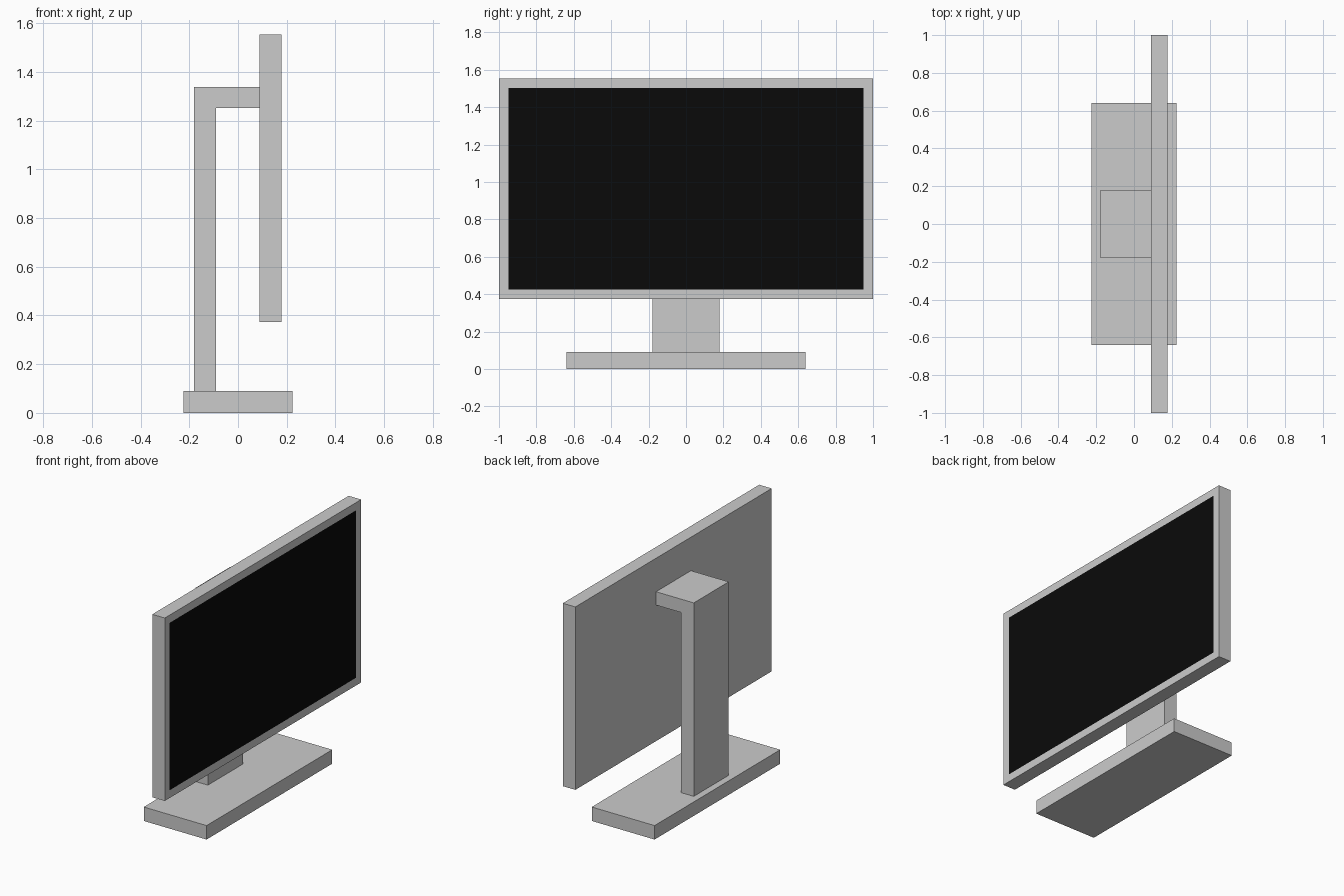
import bpy, bmesh

if "Cube" in bpy.data.objects:
    bpy.data.objects.remove(bpy.data.objects["Cube"])


def make_object(name, bm):
    bmesh.ops.recalc_face_normals(bm, faces=bm.faces)
    mesh = bpy.data.meshes.new(name)
    bm.to_mesh(mesh)
    bm.free()
    obj = bpy.data.objects.new(name, mesh)
    bpy.context.collection.objects.link(obj)
    return obj


def extruded_profile(name, profile, half_width):
    """Extrude an x-z outline symmetrically along y."""
    bm = bmesh.new()
    face = bm.faces.new([bm.verts.new((x, -half_width, z)) for x, z in profile])
    ext = bmesh.ops.extrude_face_region(bm, geom=[face], use_keep_orig=True)
    verts = [g for g in ext["geom"] if isinstance(g, bmesh.types.BMVert)]
    bmesh.ops.translate(bm, verts=verts, vec=(0, 2 * half_width, 0))
    return make_object(name, bm)


def rect(x0, x1, z0, z1):
    return [(x0, z0), (x1, z0), (x1, z1), (x0, z1)]


def material(name, color):
    mat = bpy.data.materials.new(name)
    mat.diffuse_color = color
    mat.use_nodes = True
    mat.node_tree.nodes["Principled BSDF"].inputs["Base Color"].default_value = mat.diffuse_color
    return mat


# Foot plate
extruded_profile("base", rect(-0.224, 0.224, 0, 0.09), 0.64)

# Upright with the arm reaching forward to the panel
extruded_profile("stand", [(-0.18, 0.09), (-0.09, 0.09), (-0.09, 1.251),
                           (0.089, 1.251), (0.089, 1.337), (-0.18, 1.337)], 0.178)

# Display panel, with a flush black screen inset in its +x face
panel = extruded_profile("display_panel", rect(0.089, 0.178, 0.374, 1.553), 1.0)
panel.data.materials.append(material("casing", (0.8, 0.8, 0.8, 1)))
panel.data.materials.append(material("screen_black", (0.003, 0.003, 0.003, 1)))
bm = bmesh.new()
bm.from_mesh(panel.data)
screen = max(bm.faces, key=lambda f: f.calc_center_median().x)
bmesh.ops.inset_region(bm, faces=[screen], thickness=0.05, use_even_offset=True)
screen.material_index = 1
bm.to_mesh(panel.data)
bm.free()
